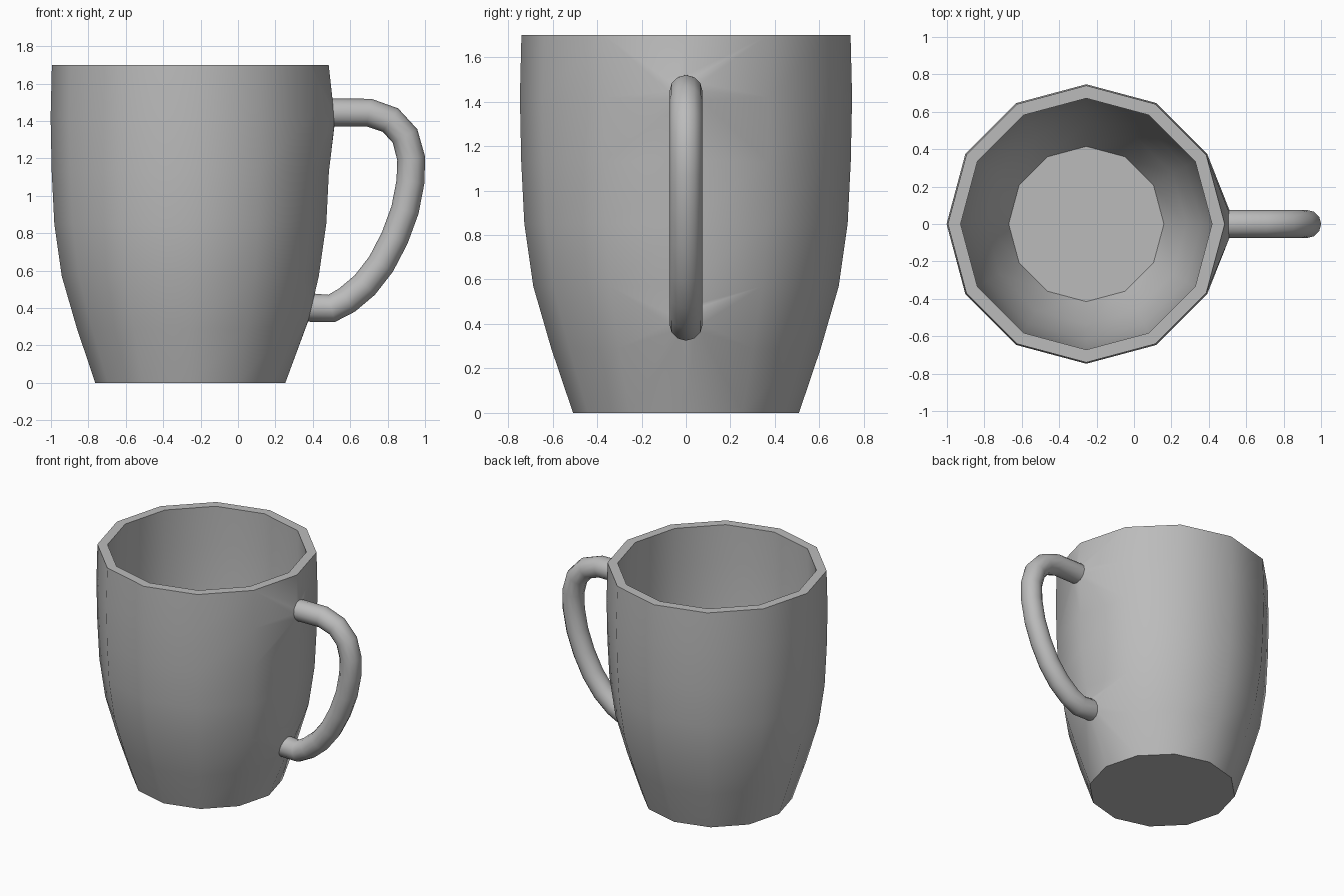
import bpy, bmesh
from math import sin, cos, pi, radians, atan2
from mathutils import Vector

if "Cube" in bpy.data.objects:
    bpy.data.objects.remove(bpy.data.objects["Cube"])

SIDES = 12
CX = -0.255
R = 0.075          # handle tube radius
bm = bmesh.new()


def skin(rings):
    # Join consecutive rings with quads
    for a, b in zip(rings, rings[1:]):
        for i in range(SIDES):
            j = (i + 1) % SIDES
            bm.faces.new((a[i], a[j], b[j], b[i]))


# Cup: outer wall up, over the rim, inner wall down to the floor
outer = [(0.508, 0), (0.606, 0.29), (0.687, 0.57), (0.727, 0.85),
         (0.741, 1.13), (0.747, 1.42), (0.74, 1.70)]
inner = [(0.672, 1.70), (0.675, 1.42), (0.669, 1.13), (0.655, 0.86),
         (0.617, 0.59), (0.535, 0.31), (0.415, 0.08)]
cup = []
for r, z in outer + inner:
    cup.append([bm.verts.new((CX + r * cos(2 * pi * i / SIDES),
                              r * sin(2 * pi * i / SIDES), z))
                for i in range(SIDES)])
skin(cup)
bm.faces.new(cup[0])
bm.faces.new(cup[-1])

# Handle: round tube swept along a path in the xz plane
path = [(0.51, 1.445), (0.70, 1.445), (0.815, 1.405), (0.893, 1.32),
        (0.926, 1.20), (0.922, 1.075), (0.893, 0.925), (0.838, 0.775),
        (0.765, 0.635), (0.678, 0.523), (0.583, 0.443), (0.50, 0.398),
        (0.392, 0.402)]
pts = [Vector((x, 0, z)) for x, z in path]
Y = Vector((0, 1, 0))
tube = []
for k, p in enumerate(pts):
    d_in = (p - pts[k - 1]).normalized() if k else Vector()
    d_out = (pts[k + 1] - p).normalized() if k < len(pts) - 1 else Vector()
    n = (d_in + d_out).normalized().cross(Y)
    tube.append([bm.verts.new(p + R * (n * cos(2 * pi * i / SIDES)
                                       + Y * sin(2 * pi * i / SIDES)))
                 for i in range(SIDES)])
skin(tube)


def weld(row, ring, centre, slope):
    # Open the wall around one vertex and stretch it onto the tube's end
    for v in ring:
        v.co.x = centre.x + slope * (v.co.z - centre.z)
    hole = [cup[row + dz][dy] for dz in (-1, 0, 1) for dy in (-1, 0, 1) if dz or dy]
    bm.verts.remove(cup[row][0])

    def angle(v):
        return atan2(v.co.z - centre.z, v.co.y + 1e-6) % (2 * pi)

    a, b = sorted(hole, key=angle), sorted(ring, key=angle)
    if angle(b[0]) > 6.2:
        b = b[-1:] + b[:-1]
    # Advance around both loops together, one triangle at a time
    i = j = 0
    while i < len(a) or j < len(b):
        na = angle(a[i % len(a)]) + 2 * pi * (i // len(a))
        nb = angle(b[j % len(b)]) + 2 * pi * (j // len(b))
        pa, pb = a[i - 1] if i else a[-1], b[j - 1] if j else b[-1]
        if j >= len(b) or (i < len(a) and na <= nb):
            bm.faces.new((pa, a[i], pb))
            i += 1
        else:
            bm.faces.new((pa, b[j], pb))
            j += 1


weld(5, tube[0], pts[0], -0.07)
weld(1, tube[-1], pts[-1], 0.24)

# Finish the single welded mesh
bmesh.ops.recalc_face_normals(bm, faces=bm.faces[:])
mesh = bpy.data.meshes.new("mug")
bm.to_mesh(mesh)
bm.free()
ob = bpy.data.objects.new("mug", mesh)
bpy.context.collection.objects.link(ob)
mat = bpy.data.materials.new("dark_grey")
mat.diffuse_color = (0.5, 0.5, 0.5, 1)
mat.use_nodes = True
mat.node_tree.nodes["Principled BSDF"].inputs["Base Color"].default_value = mat.diffuse_color
mesh.materials.append(mat)
bpy.context.view_layer.objects.active = ob
ob.select_set(True)
bpy.ops.object.shade_smooth_by_angle(angle=radians(42))
